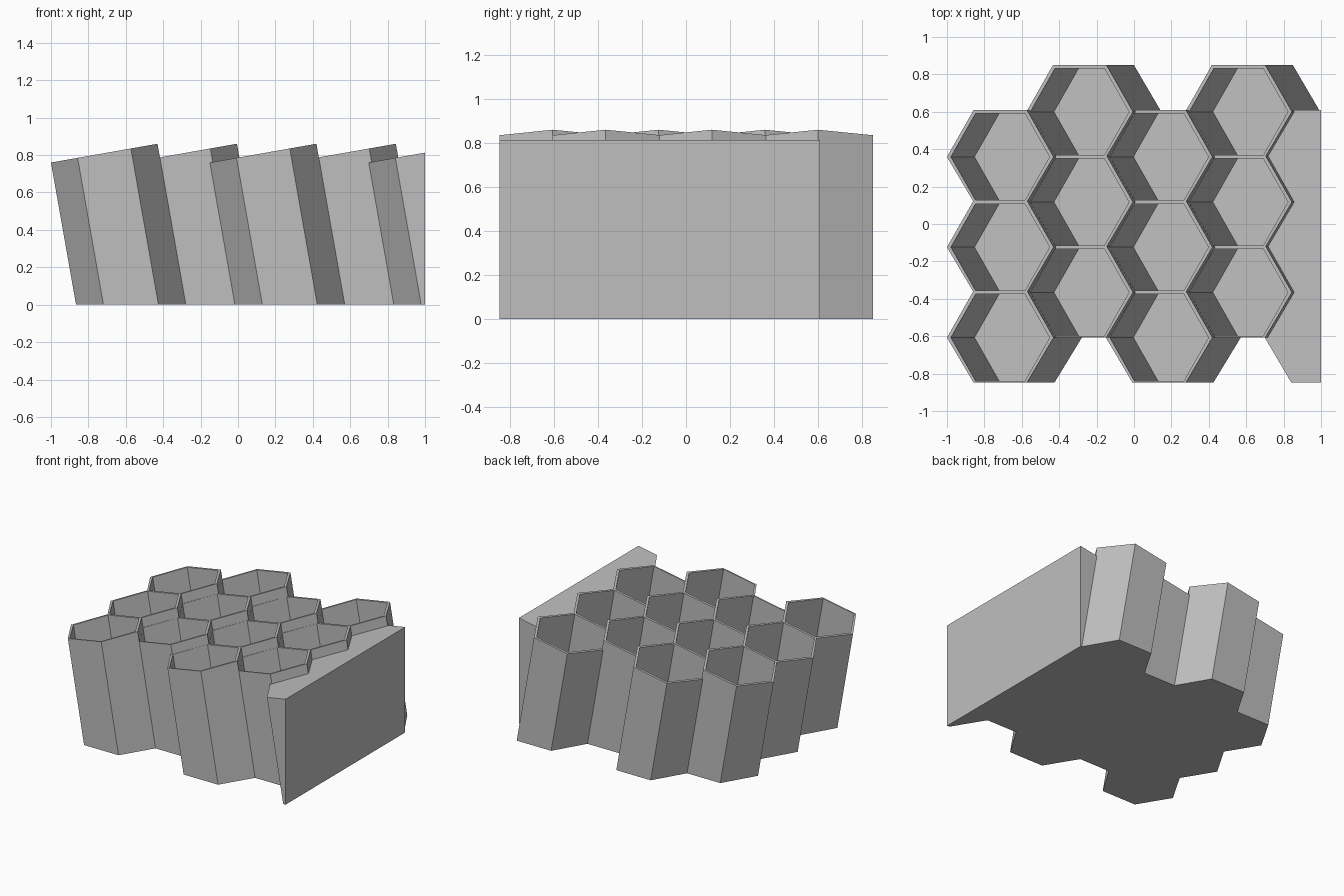
import bpy, bmesh, math
from mathutils import Vector

if "Cube" in bpy.data.objects:
    bpy.data.objects.remove(bpy.data.objects["Cube"])

TILT = math.radians(10)
C, S, T = math.cos(TILT), math.sin(TILT), math.tan(TILT)
PITCH = 0.483            # spacing of neighbouring cells
OUTER = 0.501            # outer width across flats
INNER = 0.464            # inner width across flats
STEP = PITCH * math.sqrt(3) / 2 / C
R = OUTER / math.sqrt(3)
DEPTH = 0.726            # cell depth along its leaning axis
COL_Y = [(0.359, -0.124, -0.607), (0.6, 0.1175, -0.3655)]

grey = bpy.data.materials.new("grey_plastic")
grey.diffuse_color = (0.52, 0.52, 0.52, 1)
grey.use_nodes = True
grey.node_tree.nodes["Principled BSDF"].inputs["Base Color"].default_value = grey.diffuse_color


def hexagon(width):
    """Flat hexagon with its points along x."""
    r = width / math.sqrt(3)
    return [(r * math.cos(math.radians(a)), r * math.sin(math.radians(a)))
            for a in range(0, 360, 60)]


def ring(bm, centre, width, down=0.0, front=None):
    """Hexagon square to the leaning axis, moved down that axis."""
    verts = []
    for u, v in hexagon(width):
        if front is not None:
            v = max(v, front)
        verts.append(bm.verts.new(centre + Vector((u * C + down * S, v, u * S - down * C))))
    return verts


def bridge(bm, a, b):
    n = len(a)
    for i in range(n):
        j = (i + 1) % n
        bm.faces.new((a[i], a[j], b[j], b[i]))


def build_cell(name, column, y, solid=False):
    bm = bmesh.new()
    centre = Vector((-1 + R * C + column * STEP, y, 0.76 + R * S))
    # Outer shell, standing on the ground
    top = ring(bm, centre, OUTER, front=-PITCH / 2)
    foot = [bm.verts.new((v.co.x + v.co.z * T, v.co.y, 0)) for v in top]
    bridge(bm, foot, top)
    bm.faces.new(foot[::-1])
    if solid:
        bm.faces.new(top)
        # Flat right end
        geom = bm.verts[:] + bm.edges[:] + bm.faces[:]
        cut = bmesh.ops.bisect_plane(bm, geom=geom, plane_co=(1, 0, 0),
                                     plane_no=(1, 0, 0), clear_outer=True)
        edges = [e for e in cut["geom_cut"] if isinstance(e, bmesh.types.BMEdge)]
        bmesh.ops.contextual_create(bm, geom=edges)
    else:
        # Rim, leaning inner wall and floor
        mouth = ring(bm, centre, INNER)
        floor = ring(bm, centre, INNER, DEPTH)
        bridge(bm, top, mouth)
        bridge(bm, mouth, floor)
        bm.faces.new(floor)
    bmesh.ops.recalc_face_normals(bm, faces=bm.faces)
    mesh = bpy.data.meshes.new(name)
    bm.to_mesh(mesh)
    bm.free()
    mesh.materials.append(grey)
    bpy.context.collection.objects.link(bpy.data.objects.new(name, mesh))


# Four columns of open cells, then a solid end block
for column in range(5):
    for row, y in enumerate(COL_Y[column % 2]):
        if column < 4:
            build_cell(f"cell_{column + 1}_{row + 1}", column, y)
        else:
            build_cell(f"end_block_{row + 1}", column, y, solid=True)
